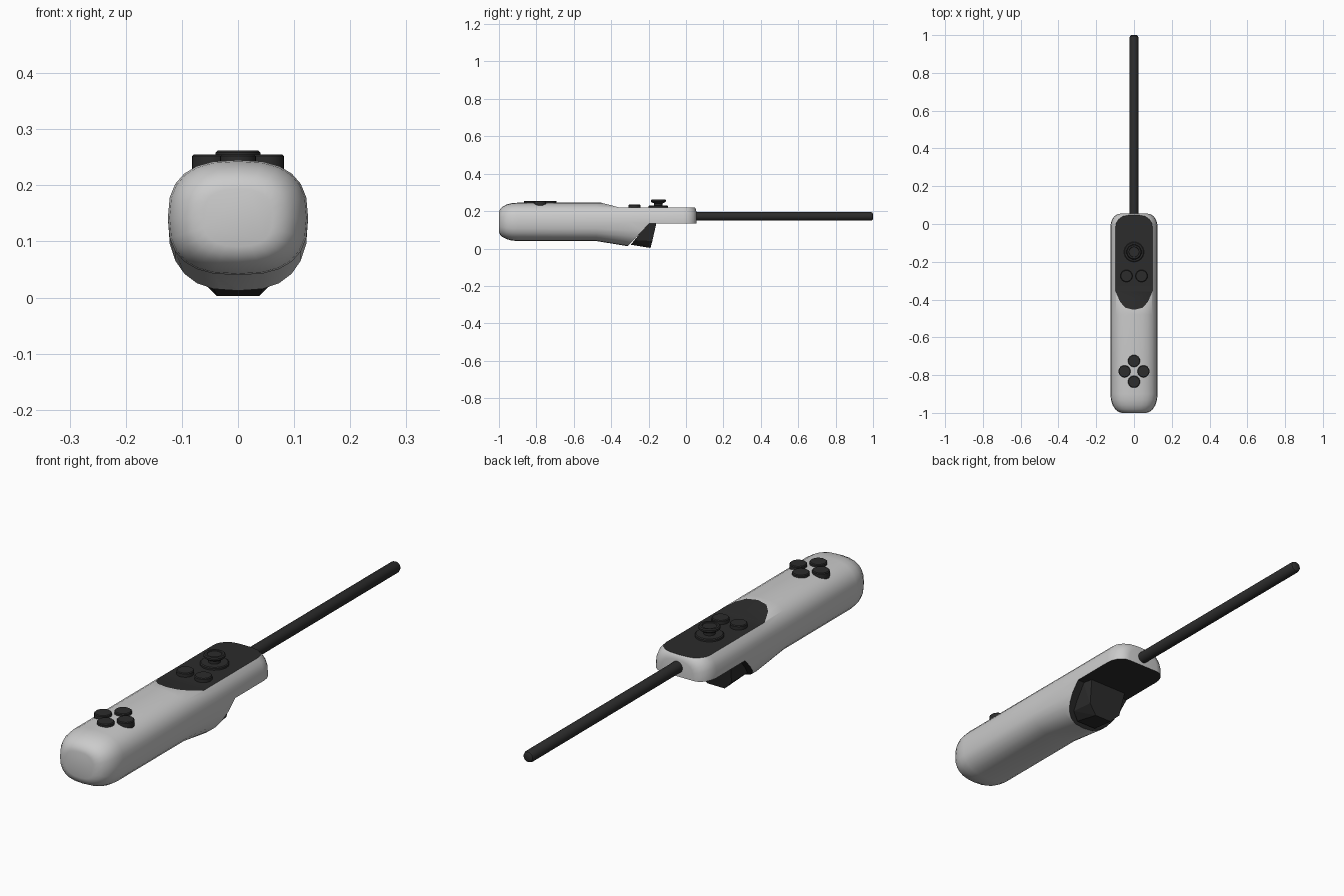
import bpy, bmesh, math
from mathutils import Matrix, Vector

if "Cube" in bpy.data.objects:
    bpy.data.objects.remove(bpy.data.objects["Cube"])


def material(name, c):
    m = bpy.data.materials.new(name)
    m.diffuse_color = (c, c, c, 1)
    m.use_nodes = True
    m.node_tree.nodes["Principled BSDF"].inputs["Base Color"].default_value = m.diffuse_color
    return m


GREY, DARK = material("light_grey", 0.6), material("dark", 0.025)


def finish(name, bm, mats, smooth=True):
    bmesh.ops.recalc_face_normals(bm, faces=bm.faces)
    me = bpy.data.meshes.new(name)
    bm.to_mesh(me)
    bm.free()
    for m in mats:
        me.materials.append(m)
    ob = bpy.data.objects.new(name, me)
    bpy.context.collection.objects.link(ob)
    if smooth:
        smooth_object(ob)
    return ob


def select_only(ob):
    bpy.ops.object.select_all(action='DESELECT')
    ob.select_set(True)
    bpy.context.view_layer.objects.active = ob


def smooth_object(ob):
    select_only(ob)
    bpy.ops.object.shade_smooth_by_angle(angle=math.radians(35))


def loft(bm, rings):
    loops = [[bm.verts.new(p) for p in r] for r in rings]
    n = len(loops[0])
    for a, b in zip(loops, loops[1:]):
        for i in range(n):
            bm.faces.new((a[i], a[(i + 1) % n], b[(i + 1) % n], b[i]))
    bm.faces.new(loops[0])
    bm.faces.new(loops[-1])


def lathe(name, profile, loc, rot=Matrix(), sides=24):
    bm = bmesh.new()
    loft(bm, [[(r * math.cos(2 * math.pi * i / sides), r * math.sin(2 * math.pi * i / sides), z)
               for i in range(sides)] for r, z in profile])
    bm.transform(Matrix.Translation(loc) @ rot)
    return finish(name, bm, [DARK])


def section(y, s, down):
    pts = []
    for i in range(24):
        a = 2 * math.pi * i / 24
        c, d = math.cos(a), math.sin(a)
        x = math.copysign(abs(c) ** (2 / 2.6), c) * 0.125 * s
        z = math.copysign(abs(d) ** (2 / 2.6), d) * s * (0.103 if d > 0 else down)
        pts.append((x, y, 0.142 + z))
    return pts


def prism_cutter(name, outline):
    bm = bmesh.new()
    loft(bm, [[(x, y, z) for y, z in outline] for x in (-0.3, 0.3)])
    for f in bm.faces:
        f.material_index = 1
    ob = finish(name, bm, [GREY, DARK], False)
    ob.hide_render = True
    return ob


# Handle body: rounded loft with a swelling underside
rings = []
for i in range(6):
    t = math.pi / 2 * i / 5
    rings.append(section(-0.9 - 0.1 * math.cos(t), 0.5 + 0.5 * math.sin(t), 0.102))
rings += [section(-0.48, 1, 0.102), section(-0.31, 1, 0.13)]
for i in range(6):
    t = math.pi / 2 * i / 5
    rings.append(section(-0.015 + 0.07 * math.sin(t), 0.57 + 0.43 * math.cos(t), 0.13))
bm = bmesh.new()
loft(bm, rings)
body = finish("handle_body", bm, [GREY, DARK], False)

# Dark control panel slice on top, dark cutaway below the nose
cutters = [
    prism_cutter("panel_cutter", [(-0.46, 0.2465), (-0.355, 0.219), (0.2, 0.219), (0.2, 0.4), (-0.46, 0.4)]),
    prism_cutter("underside_cutter", [(-0.333, -0.01), (-0.195, 0.135), (0.2, 0.135), (0.2, -0.01)]),
]
for c in cutters:
    select_only(body)
    mod = body.modifiers.new("cut", 'BOOLEAN')
    mod.operation, mod.solver, mod.object = 'DIFFERENCE', 'EXACT', c
    bpy.ops.object.modifier_apply(modifier=mod.name)
    bpy.data.objects.remove(c)
smooth_object(body)

# Trigger: faceted wedge filling the cutaway
bm = bmesh.new()
for x, y, z in [(0.045, -0.295, 0.02), (0.08, -0.275, 0.045), (0.095, -0.2, 0.14),
                (0.038, -0.19, 0.003), (0.075, -0.18, 0.04), (0.085, -0.158, 0.138)]:
    for s in (-1, 1):
        bm.verts.new((s * x, y, z))
bmesh.ops.convex_hull(bm, input=bm.verts)
finish("trigger", bm, [DARK], False)

# Long rod out of the nose
lathe("rod", [(0.023, 0.03), (0.023, 0.988), (0.020, 0.996), (0.014, 1.0)],
      Vector((0, 0, 0.172)), Matrix.Rotation(-math.pi / 2, 4, 'X'))


# Round buttons
def button(name, x, y, z0, z1):
    lathe(name, [(0.032, z0), (0.032, z1 - 0.003), (0.029, z1)], Vector((x, y, 0)))


for i, (x, y) in enumerate([(0, -0.725), (0, -0.835), (-0.05, -0.78), (0.05, -0.78)]):
    button(f"rear_button_{i + 1}", x, y, 0.225, 0.255)
for s in (-1, 1):
    button("panel_button_" + ("left" if s < 0 else "right"), s * 0.04, -0.275, 0.21, 0.235)

# Thumb stick with base ring, neck and cap
lathe("thumb_stick_base", [(0.053, 0.212), (0.053, 0.226), (0.049, 0.229)], Vector((0, -0.148, 0)))
lathe("thumb_stick", [(0.022, 0.22), (0.022, 0.241), (0.034, 0.246), (0.040, 0.251),
                      (0.040, 0.258), (0.036, 0.262), (0.028, 0.262), (0.026, 0.259)],
      Vector((0, -0.148, 0)))
